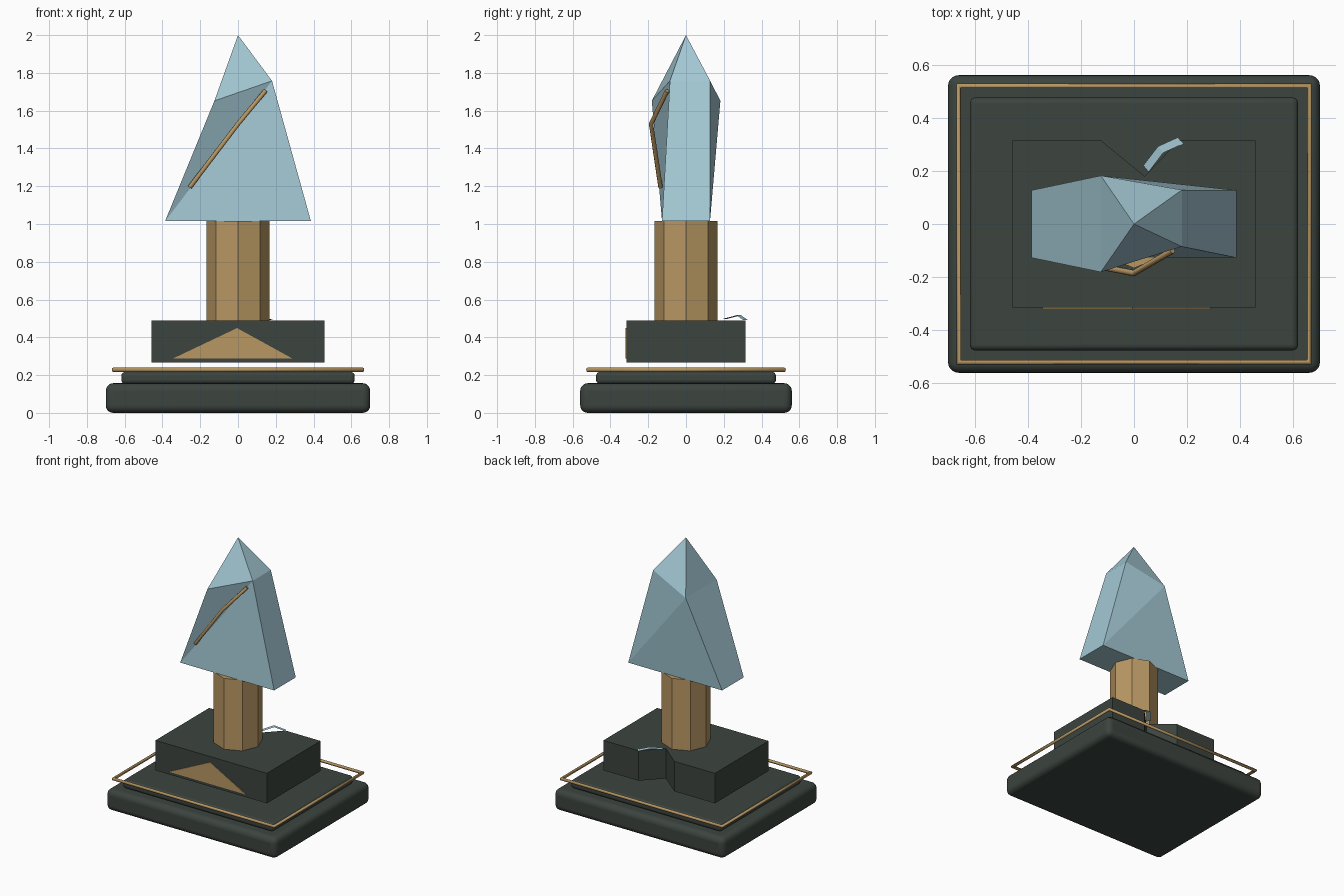
import bpy, bmesh, math
from mathutils import Vector

if "Cube" in bpy.data.objects:
    bpy.data.objects.remove(bpy.data.objects["Cube"])


def material(name, color):
    m = bpy.data.materials.new(name)
    m.diffuse_color = (*color, 1)
    m.use_nodes = True
    m.node_tree.nodes["Principled BSDF"].inputs["Base Color"].default_value = m.diffuse_color
    return m


STONE = material("dark green stone", (0.045, 0.058, 0.050))
BRASS = material("brass", (0.48, 0.31, 0.125))
CRYSTAL = material("pale blue crystal", (0.37, 0.58, 0.66))


def mesh_object(name, verts, faces, mat):
    me = bpy.data.meshes.new(name)
    me.from_pydata(verts, [], faces)
    bm = bmesh.new()
    bm.from_mesh(me)
    bmesh.ops.recalc_face_normals(bm, faces=bm.faces)
    bm.to_mesh(me)
    bm.free()
    me.materials.append(mat)
    ob = bpy.data.objects.new(name, me)
    bpy.context.collection.objects.link(ob)
    return ob


def prism(name, outline, z0, z1, mat):
    """Extrude an xy outline between two heights."""
    n = len(outline)
    verts = [(x, y, z) for z in (z0, z1) for x, y in outline]
    faces = [list(range(n))[::-1], list(range(n, 2 * n))]
    faces += [(i, (i + 1) % n, n + (i + 1) % n, n + i) for i in range(n)]
    return mesh_object(name, verts, faces, mat)


def rounded_slab(name, hx, hy, z0, z1, radius):
    ob = prism(name, [(-hx, -hy), (hx, -hy), (hx, hy), (-hx, hy)], z0, z1, STONE)
    bev = ob.modifiers.new("round edges", 'BEVEL')
    bev.width, bev.segments = radius, 5
    bpy.context.view_layer.objects.active = ob
    ob.select_set(True)
    bpy.ops.object.shade_smooth_by_angle(angle=math.radians(35))
    ob.select_set(False)


def rod(name, points, radius, mat, cyclic=False):
    cu = bpy.data.curves.new(name, 'CURVE')
    cu.dimensions = '3D'
    cu.bevel_depth, cu.bevel_resolution = radius, 2
    cu.use_fill_caps = True
    sp = cu.splines.new('POLY')
    sp.points.add(len(points) - 1)
    for p, co in zip(sp.points, points):
        p.co = (*co, 1)
    sp.use_cyclic_u = cyclic
    cu.materials.append(mat)
    ob = bpy.data.objects.new(name, cu)
    bpy.context.collection.objects.link(ob)


# Stepped base with rounded edges
rounded_slab("base_slab", 0.70, 0.56, 0.0, 0.157, 0.04)
rounded_slab("upper_slab", 0.618, 0.476, 0.153, 0.217, 0.022)

# Brass trim hovering around the upper slab
rod("base_trim", [(-0.66, -0.52, 0.228), (0.66, -0.52, 0.228),
                  (0.66, 0.52, 0.228), (-0.66, 0.52, 0.228)], 0.012, BRASS, True)

# Plinth block with a V-shaped chip at the back
prism("plinth", [(-0.458, -0.315), (0.458, -0.315), (0.458, 0.315), (0.17, 0.315),
                 (0.04, 0.18), (-0.125, 0.315), (-0.458, 0.315)], 0.267, 0.49, STONE)

# Triangular brass plate on the plinth front
tri = [(-0.344, 0.288), (0.288, 0.288), (-0.005, 0.449)]
mesh_object("front_plate", [(x, y, z) for y in (-0.319, -0.314) for x, z in tri],
            [(0, 1, 2), (5, 4, 3), (0, 1, 4, 3), (1, 2, 5, 4), (2, 0, 3, 5)], BRASS)

# Thin crystal sliver along the chip edge
path = [Vector((0.045, 0.208, 0.498)), Vector((0.10, 0.28, 0.517)), Vector((0.175, 0.314, 0.492))]
off = Vector((0.010, -0.012, 0))
mesh_object("chip_sliver", [p + s * off for s in (-1, 1) for p in path],
            [(0, 1, 4, 3), (1, 2, 5, 4)], CRYSTAL)

# Octagonal column
prism("column", [(0.166 * math.cos(i * math.pi / 4), 0.166 * math.sin(i * math.pi / 4))
                 for i in range(8)], 0.488, 1.016, BRASS)

# Faceted crystal: rectangular foot, four shoulder points, apex
foot = [(-0.386, -0.127, 1.015), (0.386, -0.127, 1.015), (0.386, 0.127, 1.015), (-0.386, 0.127, 1.015)]
shoulder = [(-0.125, -0.181, 1.652), (0.18, -0.085, 1.758), (0.18, 0.128, 1.758), (-0.125, 0.182, 1.652)]
mesh_object("crystal", foot + shoulder + [(0, 0, 2.0)],
            [(3, 2, 1, 0), (0, 1, 5), (0, 5, 4), (1, 2, 6, 5), (2, 3, 7), (2, 7, 6),
             (3, 0, 4, 7), (4, 5, 8), (5, 6, 8), (6, 7, 8), (7, 4, 8)], CRYSTAL)

# Brass vein across the crystal front
rod("crystal_vein", [(-0.255, -0.135, 1.195), (0.0, -0.185, 1.53), (0.145, -0.1, 1.705)], 0.012, BRASS)
